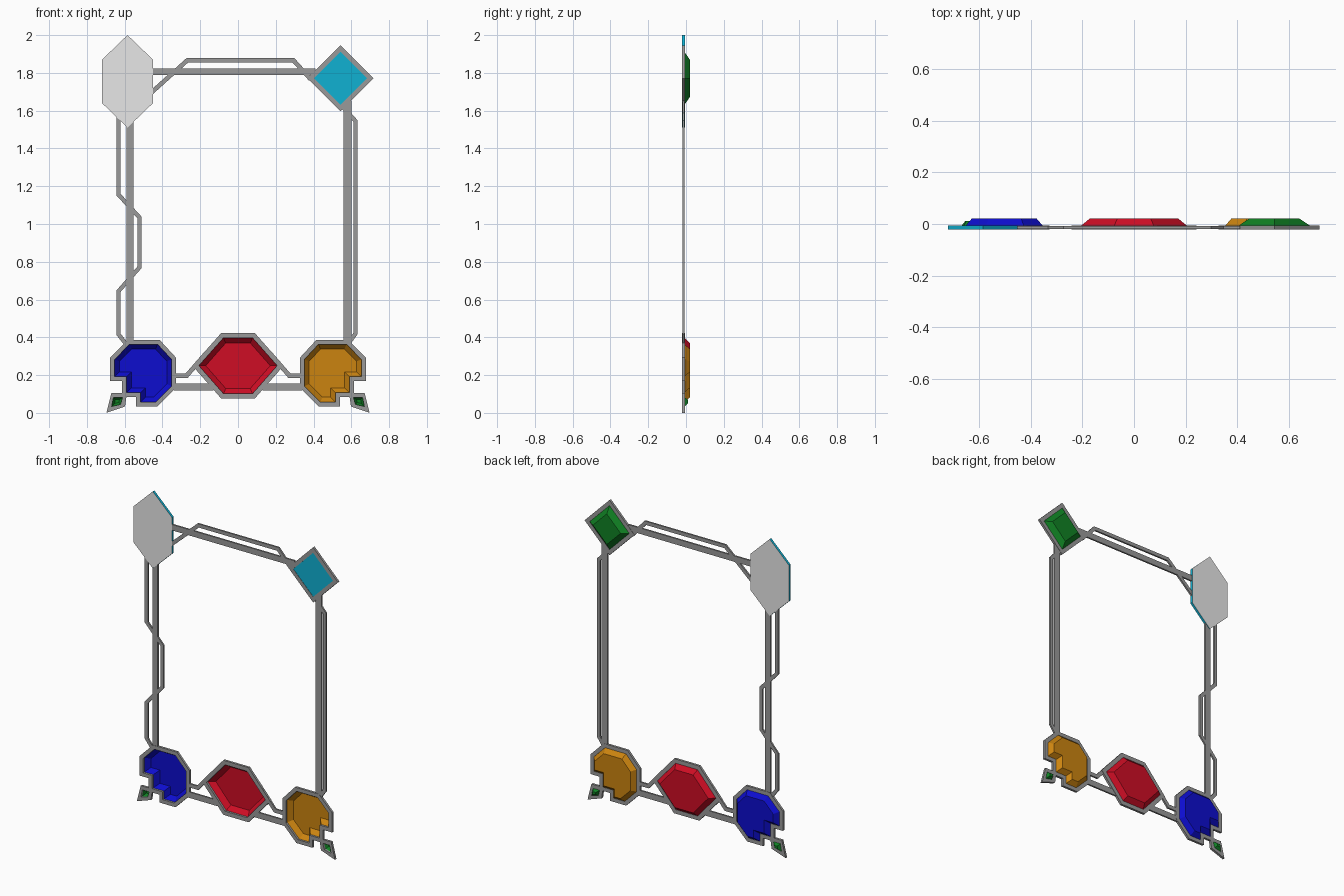
import bpy, bmesh
from mathutils import Vector

if "Cube" in bpy.data.objects:
    bpy.data.objects.remove(bpy.data.objects["Cube"])


def material(name, rgb):
    m = bpy.data.materials.new(name)
    m.diffuse_color = (*rgb, 1)
    m.use_nodes = True
    m.node_tree.nodes["Principled BSDF"].inputs["Base Color"].default_value = m.diffuse_color
    return m


GREY = material("grey_metal", (0.32, 0.32, 0.32))
RED = material("red", (0.62, 0.004, 0.018))
BLUE = material("blue", (0.004, 0.004, 0.62))
ORANGE = material("orange", (0.6, 0.23, 0.005))
GREEN = material("green", (0.005, 0.22, 0.017))
CYAN = material("cyan", (0.005, 0.44, 0.65))
WHITE = material("white", (1, 1, 1))

FRONT, BACK = -0.021, -0.006      # depth range of the metal settings
GEM_TOP = 0.021


def finish(bm, name, *mats):
    mesh = bpy.data.meshes.new(name)
    bm.to_mesh(mesh)
    bm.free()
    for m in mats:
        mesh.materials.append(m)
    ob = bpy.data.objects.new(name, mesh)
    bpy.context.collection.objects.link(ob)
    return ob


def offset(pts, d, closed=True):
    """Mitred offset of an x,z path; outward for closed outlines."""
    p = [Vector(q) for q in pts]
    n = len(p)
    if closed:
        area = sum(p[i].x * p[(i + 1) % n].y - p[(i + 1) % n].x * p[i].y for i in range(n))
        d = d if area > 0 else -d
    out = []
    for i in range(n):
        a = p[i] - p[i - 1] if closed or i > 0 else p[1] - p[0]
        b = p[(i + 1) % n] - p[i] if closed or i < n - 1 else a
        na = Vector((a.y, -a.x)).normalized()
        nb = Vector((b.y, -b.x)).normalized()
        out.append(p[i] + (na + nb) * (d / (1 + na.dot(nb))))
    return out


def band(name, one, two, y0, y1, closed):
    """Flat solid filling the strip between two matching paths."""
    bm = bmesh.new()
    rings = [[bm.verts.new((q[0], y, q[1])) for q in path]
             for path, y in ((one, y0), (two, y0), (two, y1), (one, y1))]
    n = len(one)
    for i in range(n if closed else n - 1):
        j = (i + 1) % n
        for k in range(4):
            r, s = rings[k], rings[(k + 1) % 4]
            bm.faces.new((r[i], r[j], s[j], s[i]))
    if not closed:
        for i in (0, n - 1):
            bm.faces.new([r[i] for r in rings])
    bmesh.ops.recalc_face_normals(bm, faces=bm.faces)
    return finish(bm, name, GREY)


def bar(name, path, width):
    band(name, offset(path, width / 2, False), offset(path, -width / 2, False),
         -0.019, -0.008, False)


def plate(name, pts, y0, y1, side, face):
    bm = bmesh.new()
    f = bm.faces.new([bm.verts.new((x, y0, z)) for x, z in pts])
    new = bmesh.ops.extrude_face_region(bm, geom=[f])["geom"]
    for v in new:
        if isinstance(v, bmesh.types.BMVert):
            v.co.y = y1
    bmesh.ops.recalc_face_normals(bm, faces=bm.faces)
    for f in bm.faces:
        f.material_index = int(abs(f.normal.y) > 0.5)
    finish(bm, name, side, face)


def gem(name, rim, inset, top, mat):
    """Hollow cut gem: sloped walls rising to a flat face at the back."""
    bm = bmesh.new()
    low = [bm.verts.new((x, BACK - 0.002, z)) for x, z in rim]
    high = [bm.verts.new((q.x, top, q.y)) for q in offset(rim, -inset)]
    cap = bm.faces.new(high)
    for i in range(len(rim)):
        j = (i + 1) % len(rim)
        bm.faces.new((low[i], low[j], high[j], high[i]))
    bmesh.ops.recalc_face_normals(bm, faces=bm.faces)
    cap.normal_update()
    if cap.normal.y < 0:
        bmesh.ops.reverse_faces(bm, faces=bm.faces)
    finish(bm, name, mat)


def setting(name, rim, outer):
    band(name, rim, outer, FRONT, BACK, True)


def flip(pts, s):
    return [(s * x, z) for x, z in pts]


# Stepped octagon gems, corner kites and lower connecting bars, mirrored
OCT = [(.426, .363), (.574, .363), (.653, .283), (.653, .192), (.59, .192), (.59, .108),
       (.515, .108), (.515, .058), (.436, .058), (.352, .142), (.352, .283)]
KITE = [(.659, .082), (.611, .082), (.622, .045), (.669, .034)]
KITE_OUT = [(.67, .106), (.588, .106), (.598, .034), (.697, 0)]
for side, s, mat in (("left", -1, BLUE), ("right", 1, ORANGE)):
    o, k = flip(OCT, s), flip(KITE, s)
    gem(side + "_octagon_gem", o, 0.025, GEM_TOP, mat)
    setting(side + "_octagon_setting", o, offset(o, 0.024))
    gem(side + "_corner_gem", k, 0.012, 0.011, GREEN)
    setting(side + "_corner_setting", k, flip(KITE_OUT, s))
    bar(side + "_bottom_bar", flip([(.34, .137), (.13, .137)], s), 0.037)
    bar(side + "_bottom_brace", flip([(.335, .197), (.272, .197), (.165, .32)], s), 0.024)

# Centre hexagon gem
hexa = [(-.077, .397), (.077, .397), (.207, .25), (.077, .102), (-.077, .102), (-.207, .25)]
gem("centre_gem", hexa, 0.027, GEM_TOP, RED)
setting("centre_setting", hexa, offset(hexa, 0.026))

# Upper right diamond: gem behind, flat plate in front
def diamond(r):
    return [(.543, 1.771 + r), (.543 + r, 1.771), (.543, 1.771 - r), (.543 - r, 1.771)]


gem("diamond_gem", diamond(.14), 0.03, GEM_TOP, GREEN)
setting("diamond_setting", diamond(.14), diamond(.175))
plate("diamond_front_plate", diamond(.14), -0.019, -0.012, CYAN, CYAN)

# Upper left hexagonal panel: white faces, cyan rim
plate("hexagon_panel", [(-.585, 2), (-.45, 1.87), (-.45, 1.64), (-.585, 1.51),
                        (-.72, 1.64), (-.72, 1.87)], FRONT, BACK + 0.001, CYAN, WHITE)

# Main frame bars
bar("right_bar", [(.579, .366), (.579, 1.65)], 0.042)
bar("left_bar", [(-.571, .366), (-.571, 1.56)], 0.038)
bar("top_bar", [(-.47, 1.806), (.41, 1.806)], 0.037)

# Thin trim bars that weave around the main bars
bar("right_trim", [(.583, .365), (.622, .42), (.622, 1.545), (.56, 1.615)], 0.022)
bar("left_trim", [(-.59, .362), (-.632, .415), (-.632, .645), (-.522, .77),
                  (-.522, 1.035), (-.632, 1.155), (-.632, 1.58)], 0.022)
bar("top_trim", [(-.465, 1.69), (-.268, 1.867), (.293, 1.867), (.385, 1.766)], 0.023)
